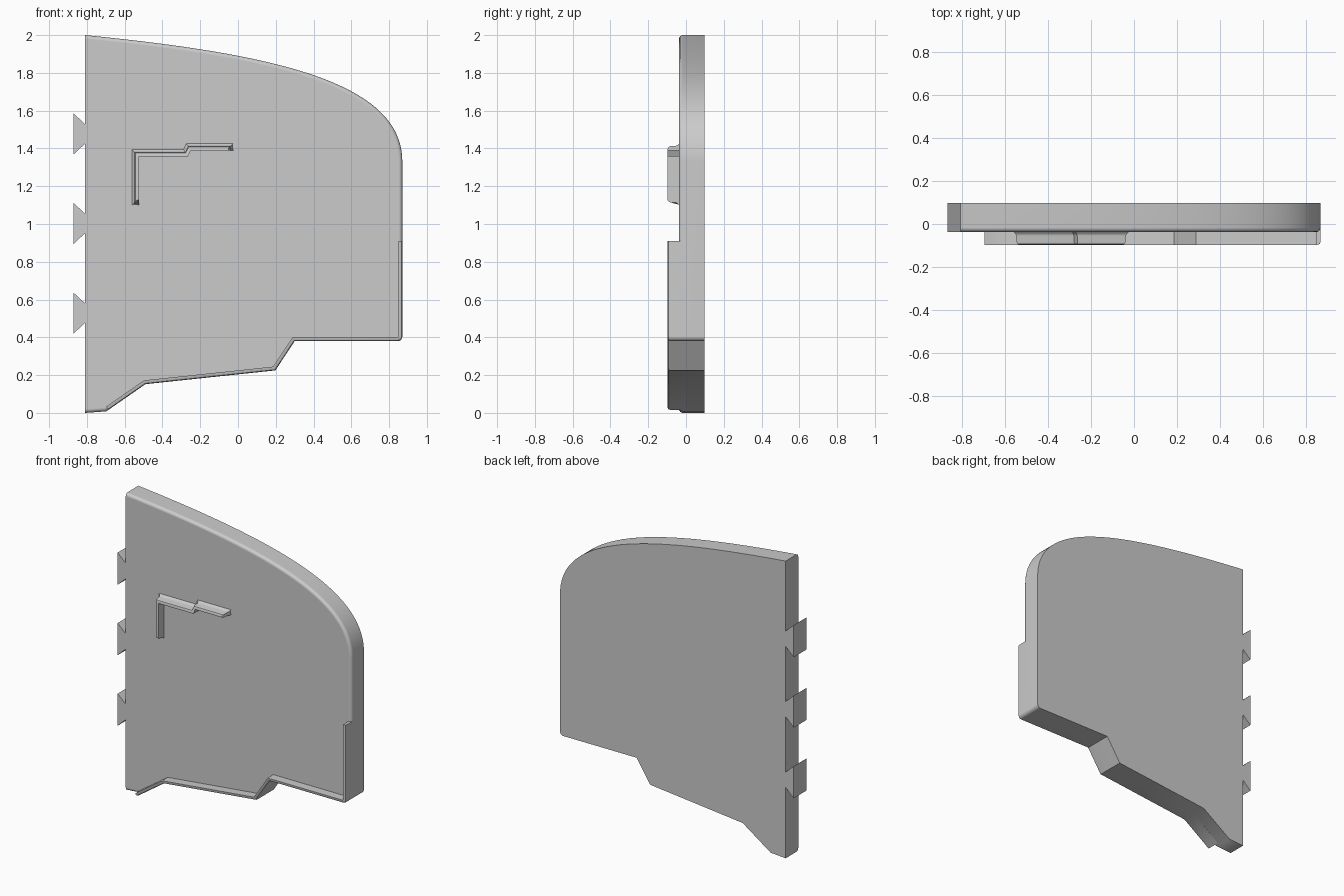
import bpy, bmesh, math
from mathutils import Vector

if "Cube" in bpy.data.objects:
    bpy.data.objects.remove(bpy.data.objects["Cube"])

BACK, FACE, RIM = 0.097, -0.037, -0.097
LEFT, RIGHT = -0.81, 0.87


def finish(bm, name):
    bmesh.ops.recalc_face_normals(bm, faces=bm.faces[:])
    mesh = bpy.data.meshes.new(name)
    bm.to_mesh(mesh)
    bm.free()
    ob = bpy.data.objects.new(name, mesh)
    bpy.context.collection.objects.link(ob)
    bpy.ops.object.select_all(action='DESELECT')
    ob.select_set(True)
    bpy.context.view_layer.objects.active = ob
    bpy.ops.object.shade_smooth_by_angle(angle=math.radians(32))
    wn = ob.modifiers.new("flat_face_normals", 'WEIGHTED_NORMAL')
    wn.keep_sharp = True
    return ob


def sweep(name, path, section, end_taper):
    """Mitred sweep; section rows are (offset to the left of travel, y, end setback)."""
    pts = [Vector(p) for p in path]
    bm = bmesh.new()
    rings = []
    for i, p in enumerate(pts):
        d0 = (p - pts[i - 1]).normalized() if i else (pts[1] - p).normalized()
        d1 = (pts[i + 1] - p).normalized() if i < len(pts) - 1 else d0
        n0, n1 = Vector((-d0.y, d0.x)), Vector((-d1.y, d1.x))
        mitre = (n0 + n1) / (1 + n0.dot(n1))
        sign = 1 if i == 0 else -1 if i == len(pts) - 1 else 0
        ring = []
        for off, y, back in section:
            q = p + mitre * off + d1 * (sign * back * end_taper)
            ring.append(bm.verts.new((q.x, y, q.y)))
        rings.append(ring)
    n = len(section)
    for a, b in zip(rings, rings[1:]):
        for k in range(n):
            bm.faces.new((a[k], a[(k + 1) % n], b[(k + 1) % n], b[k]))
    bm.faces.new(rings[0])
    bm.faces.new(rings[-1])
    return finish(bm, name)


# Lower edge, shared by the panel outline and the rim
r = 0.025
corner = [(RIGHT - r + r * math.sin(a), 0.38 + r - r * math.cos(a))
          for a in [math.pi / 2 * k / 5 for k in range(6)]]
lower = [(-0.49, 0.152), (0.198, 0.225), (0.30, 0.38)] + corner

# Curved top edge as one cubic, running from the right side to the top left
P = [Vector(p) for p in ((RIGHT, 1.33), (RIGHT, 1.75), (0.2, 1.90), (LEFT, 2.0))]
top = []
for k in range(41):
    t = k / 40
    s = 1 - t
    q = P[0] * s**3 + P[1] * 3 * s * s * t + P[2] * 3 * s * t * t + P[3] * t**3
    top.append((q.x, q.y))

# Dovetail tabs down the left edge
tabs = []
for z in (1.477, 1.003, 0.528):
    tabs += [(LEFT, z + 0.052), (-0.87, z + 0.108), (-0.87, z - 0.108), (LEFT, z - 0.052)]

# Panel: extruded outline with a rounded front edge
outline = [(LEFT, 0.0), (-0.698, 0.008)] + lower + top + tabs
bm = bmesh.new()
face = bm.faces.new([bm.verts.new((x, BACK, z)) for x, z in outline])
ext = bmesh.ops.extrude_face_region(bm, geom=[face], use_keep_orig=True)
moved = [v for v in ext['geom'] if isinstance(v, bmesh.types.BMVert)]
bmesh.ops.translate(bm, verts=moved, vec=(0, FACE - BACK, 0))
bmesh.ops.recalc_face_normals(bm, faces=bm.faces[:])
edges = [e for e in bm.edges
         if all(v.co.y < FACE + 1e-4 for v in e.verts)
         and any(v.co.x > LEFT + 1e-3 for v in e.verts)]
bmesh.ops.bevel(bm, geom=edges, offset=0.02, segments=4, profile=0.5, affect='EDGES')
finish(bm, "panel")

# Raised rim along the lower edge and up the right side
rim_section = [(0, 0.0, 0), (0, RIM + 0.014, 0), (0.004, RIM + 0.004, 0),
               (0.014, RIM, 0), (0.021, RIM, 0), (0.021, 0.0, 0)]
sweep("rim", [(-0.686, 0.016)] + lower + [(RIGHT, 0.91)], rim_section, 0)

# Stepped bracket ridge with a rounded crest and flared outer foot
ridge_section = [(0, FACE + 0.01, 0), (0, FACE, 0), (0, -0.045, 0.008), (0, -0.055, 0.013),
                 (0, -0.085, 0.015), (0, RIM + 0.004, 0.019), (0, RIM, 0.026),
                 (0.009, RIM, 0.026), (0.018, RIM + 0.004, 0.019), (0.022, -0.085, 0.015),
                 (0.023, -0.055, 0.013), (0.028, -0.045, 0.008), (0.036, FACE, 0),
                 (0.036, FACE + 0.01, 0)]
sweep("bracket_ridge",
      [(-0.525, 1.10), (-0.525, 1.358), (-0.265, 1.358), (-0.25, 1.39), (-0.025, 1.39)],
      ridge_section, 1)
